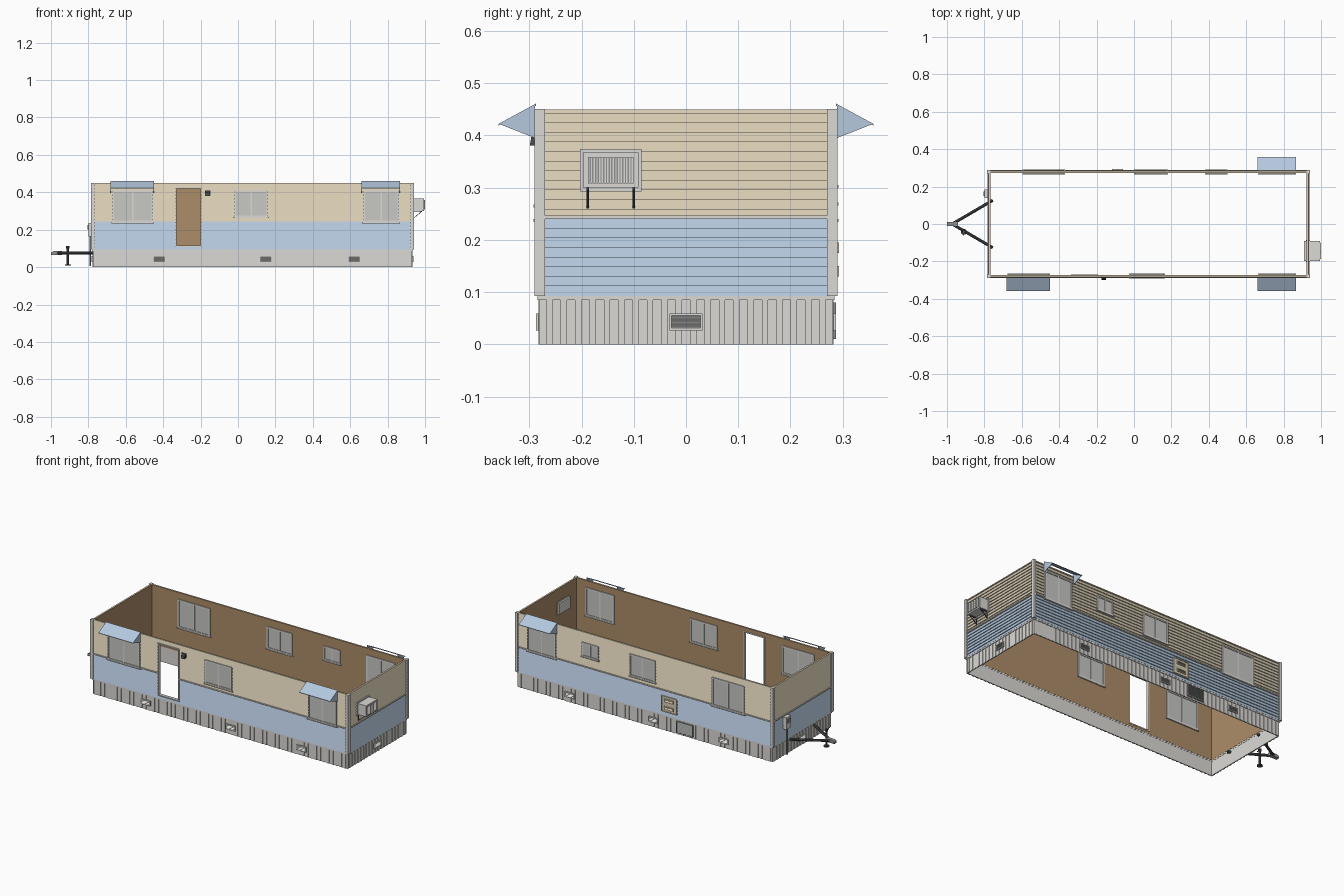
import bpy, bmesh, math
from mathutils import Vector

if "Cube" in bpy.data.objects:
    bpy.data.objects.remove(bpy.data.objects["Cube"])


def material(name, r, g, b):
    m = bpy.data.materials.new(name)
    m.use_nodes = True
    m.diffuse_color = (r, g, b, 1)
    m.node_tree.nodes["Principled BSDF"].inputs["Base Color"].default_value = (r, g, b, 1)
    return m


WHITE = material("off white", .71, .70, .67)
TAN = material("tan siding", .70, .62, .46)
BLUE = material("pale blue", .46, .58, .73)
BROWN = material("brown panelling", .42, .27, .14)
GLASS = material("grey glass", .58, .58, .56)
GREY = material("mid grey", .28, .29, .29)
DARK = material("dark metal", .07, .075, .08)

# Outer plane distance of each wall, and the range it spans sideways
OUTER = {"front": .285, "back": .285, "right": .935, "left": .78}
SPAN = {"front": (-.77, .925), "back": (-.77, .925), "right": (-.275, .275), "left": (-.275, .275)}
SIDES = list(OUTER)


def place(side, u, d, z):
    """Wall coordinates (along, outward, up) to world."""
    d += OUTER[side]
    return {"front": (u, -d, z), "back": (u, d, z), "right": (d, u, z), "left": (-d, u, z)}[side]


def finish(name, bm, mat):
    bmesh.ops.recalc_face_normals(bm, faces=bm.faces)
    mesh = bpy.data.meshes.new(name)
    bm.to_mesh(mesh)
    bm.free()
    mesh.materials.append(mat)
    ob = bpy.data.objects.new(name, mesh)
    bpy.context.collection.objects.link(ob)
    return ob


def part(name, mat, prisms):
    """Prisms given as (side, u0, u1, outline of (outward, up) points)."""
    bm = bmesh.new()
    for side, u0, u1, outline in prisms:
        a = [bm.verts.new(place(side, u0, d, z)) for d, z in outline]
        b = [bm.verts.new(place(side, u1, d, z)) for d, z in outline]
        bm.faces.new(a)
        bm.faces.new(b)
        for i in range(len(a)):
            j = (i + 1) % len(a)
            bm.faces.new((a[i], a[j], b[j], b[i]))
    return finish(name, bm, mat)


def box(side, u0, u1, d0, d1, z0, z1):
    return (side, u0, u1, [(d0, z0), (d1, z0), (d1, z1), (d0, z1)])


def frame(side, u0, u1, d0, d1, z0, z1, w):
    return [box(side, u0, u0 + w, d0, d1, z0, z1), box(side, u1 - w, u1, d0, d1, z0, z1),
            box(side, u0 + w, u1 - w, d0, d1, z0, z0 + w), box(side, u0 + w, u1 - w, d0, d1, z1 - w, z1)]


def rod(name, p, q, r, sides, mat):
    p, q = Vector(p), Vector(q)
    bm = bmesh.new()
    bmesh.ops.create_cone(bm, cap_ends=True, segments=sides, radius1=r, radius2=r, depth=(q - p).length)
    ob = finish(name, bm, mat)
    ob.location = (p + q) / 2
    ob.rotation_mode = "QUATERNION"
    ob.rotation_quaternion = (q - p).to_track_quat("Z", "Y")
    return ob


# Walls: lap siding outside, panelling inside, with an open doorway in front
BASE, SPLIT, TOP = .093, .24, .45
DOOR = (-.33, -.2, .115, .42)


def courses(side, u0, u1, z0, z1):
    h = (SPLIT - BASE) / 8
    out = []
    for i in range(20):
        c = BASE + i * h
        lo, hi = max(c, z0), min(c + h, z1)
        if hi - lo > .0005:
            out.append((side, u0, u1, [(-.0095, lo), (-.005 * (lo - c) / h, lo),
                                       (-.005 * (hi - c) / h, hi), (-.0095, hi)]))
    return out


lo, hi = SPAN["front"]
for side in SIDES:
    u0, u1 = SPAN[side]
    panels = [(u0, u1, BASE, TOP)]
    if side == "front":
        panels = [(u0, DOOR[0], BASE, TOP), (DOOR[1], u1, BASE, TOP),
                  (DOOR[0], DOOR[1], BASE, DOOR[2]), (DOOR[0], DOOR[1], DOOR[3], TOP)]
    lower, upper, inner, band = [], [], [], []
    for a, b, z0, z1 in panels:
        lower += courses(side, a, b, z0, min(z1, SPLIT))
        upper += courses(side, a, b, max(z0, SPLIT), z1)
        inner.append(box(side, a, b, -.013, -.0095, z0, z1))
        if z0 < SPLIT < z1:
            band.append(box(side, a, b, -.006, .0025, SPLIT, SPLIT + .007))
    part(side + "_lower_siding", BLUE, lower)
    part(side + "_upper_siding", TAN, upper)
    part(side + "_inner_panelling", BROWN, inner)
    part(side + "_trim_band", WHITE, band)

part("door_frame", WHITE, frame("front", -.337, -.193, -.015, .004, .108, .427, .007))

# Corner posts
part("corner_posts", WHITE, [box(s, u - .0085, u + .0085, -.015, .005, BASE, TOP + .001)
                             for s in ("front", "back") for u in (-.7765, .9315)])

# Skirting with upright ribs
skirt, ribs, cap = [], [], []
for side in SIDES:
    u0, u1 = SPAN[side]
    skirt.append(box(side, u0 - .005, u1 + .005, -.011, -.006, 0, BASE))
    cap.append(box(side, u0 - .007, u1 + .007, -.012, -.001, .085, .096))
    n = round((u1 - u0) / .028)
    for i in range(n):
        u = u0 + (i + .5) * (u1 - u0) / n
        ribs.append((side, u - .006, u + .006, [(-.006, 0), (-.003, 0), (-.003, .085), (-.006, .085)]))
part("skirting", WHITE, skirt)
part("skirting_ribs", WHITE, ribs)
part("skirting_cap", WHITE, cap)


# Louvred openings
def louvre(name, side, u, w, z0, z1, mat, slats, d=-.003):
    a, b = u - w / 2, u + w / 2
    part(name + "_backing", GREY, [box(side, a, b, d - .003, d + .001, z0, z1)])
    h = (z1 - z0 - .008) / slats
    part(name, mat, frame(side, a, b, d - .003, d + .005, z0, z1, .004) +
         [(side, a + .004, b - .004, [(d, z), (d + .004, z), (d, z + h * .75)])
          for z in (z0 + .004 + i * h for i in range(slats))])


for side, spots in {"front": (-.42, .148, .622), "back": (-.45, .02, .58), "right": (0,), "left": (0,)}.items():
    for i, u in enumerate(spots):
        louvre(f"{side}_skirt_vent_{i + 1}", side, u, .064, .027, .059, WHITE, 5)
louvre("access_grille", "back", -.19, .11, .01, .08, GREY, 8)

# Utility hatch on the back wall
part("utility_hatch", TAN, [box("back", -.14, -.035, -.005, .003, .115, .21)] +
     frame("back", -.14, -.035, 0, .005, .115, .21, .005))
for i, z in enumerate((.13, .175)):
    louvre(f"hatch_vent_{i + 1}", "back", -.0875, .06, z, z + .02, TAN, 3, .003)

# Windows
WINDOWS = [("front", -.67, -.455, .24, .41), ("front", -.02, .16, .268, .41), ("front", .67, .86, .24, .41),
           ("back", -.59, -.375, .24, .41), ("back", .005, .175, .272, .405),
           ("back", .385, .495, .305, .39), ("back", .67, .86, .24, .41)]
for n, (side, a, b, z0, z1) in enumerate(WINDOWS):
    name, mid = f"{side}_window_{n + 1}", (a + b) / 2
    part(name + "_glass", GLASS, [box(side, a, b, -.0145, .0012, z0, z1)])
    part(name + "_frame", WHITE, frame(side, a, b, -.018, .005, z0, z1, .008) +
         [box(side, mid - .004, mid + .004, -.0165, .0035, z0 + .008, z1 - .008),
          box(side, a - .006, b + .006, -.02, .007, z0 - .006, z0)])

# Awnings: sloped sheet with two triangular cheeks
for n, (side, a, b) in enumerate([("front", -.682, -.45), ("front", .66, .867), ("back", .66, .867)]):
    cheek = [(.004, .46), (.073, .422), (.004, .395)]
    part(f"{side}_awning_{n + 1}", BLUE,
         [(side, a, b, [(.002, .461), (.074, .422), (.074, .419), (.002, .457)]),
          (side, a, a + .003, cheek), (side, b - .003, b, cheek)])

# Wall air conditioner
A, B = -.197, -.091
part("air_conditioner", WHITE, [box("right", A, B, -.025, .06, .3, .367)] +
     frame("right", A - .006, B + .006, -.015, .005, .293, .374, .007))
part("air_conditioner_grille_backing", GREY, [box("right", A + .009, B - .009, .058, .0615, .308, .359)])
part("air_conditioner_grille", WHITE, [box("right", u - .0013, u + .0013, .06, .064, .308, .359)
                                       for u in (A + .011 + i * .0052 for i in range(17))])
brackets = []
for u in (A + .009, B - .009):
    brackets += [box("right", u - .002, u + .002, 0, .05, .296, .3),
                 box("right", u - .002, u + .002, 0, .004, .26, .3),
                 ("right", u - .002, u + .002, [(.002, .262), (.006, .262), (.05, .298), (.044, .298)])]
part("air_conditioner_brackets", DARK, brackets)

# Porch lamp
part("porch_lamp", DARK, [box("front", -.177, -.147, -.004, .003, .383, .41),
                          ("front", -.173, -.151, [(.003, .381), (.014, .381), (.011, .398), (.003, .406)])])

# Electric meter box and conduit
part("meter_box", WHITE, [box("left", .14, .185, -.004, .02, .165, .237)])
part("meter_dial", GREY, [box("left", .15, .175, .019, .024, .2, .225)])
rod("meter_conduit", (-.79, .162, .005), (-.79, .162, .168), .004, 8, GREY)

# Towing frame, coupler and jack
for s, label in ((1, "left"), (-1, "right")):
    rod(label + "_tow_beam", (-.755, s * .127, .075), (-.965, s * .004, .075), .008, 8, DARK)
part("coupler", GREY, [("left", -.011, .011, [(.16, .066), (.219, .066), (.219, .078), (.207, .085), (.16, .085)])])
JX, JY = -.91, -.042
rod("jack_post", (JX, JY, .012), (JX, JY, .105), .006, 10, DARK)
rod("jack_foot", (JX, JY, .008), (JX, JY, .014), .016, 12, DARK)
rod("jack_cap", (JX, JY, .1), (JX, JY, .113), .009, 10, DARK)
rod("jack_handle", (JX, JY, .106), (JX, JY - .022, .106), .0025, 6, DARK)
